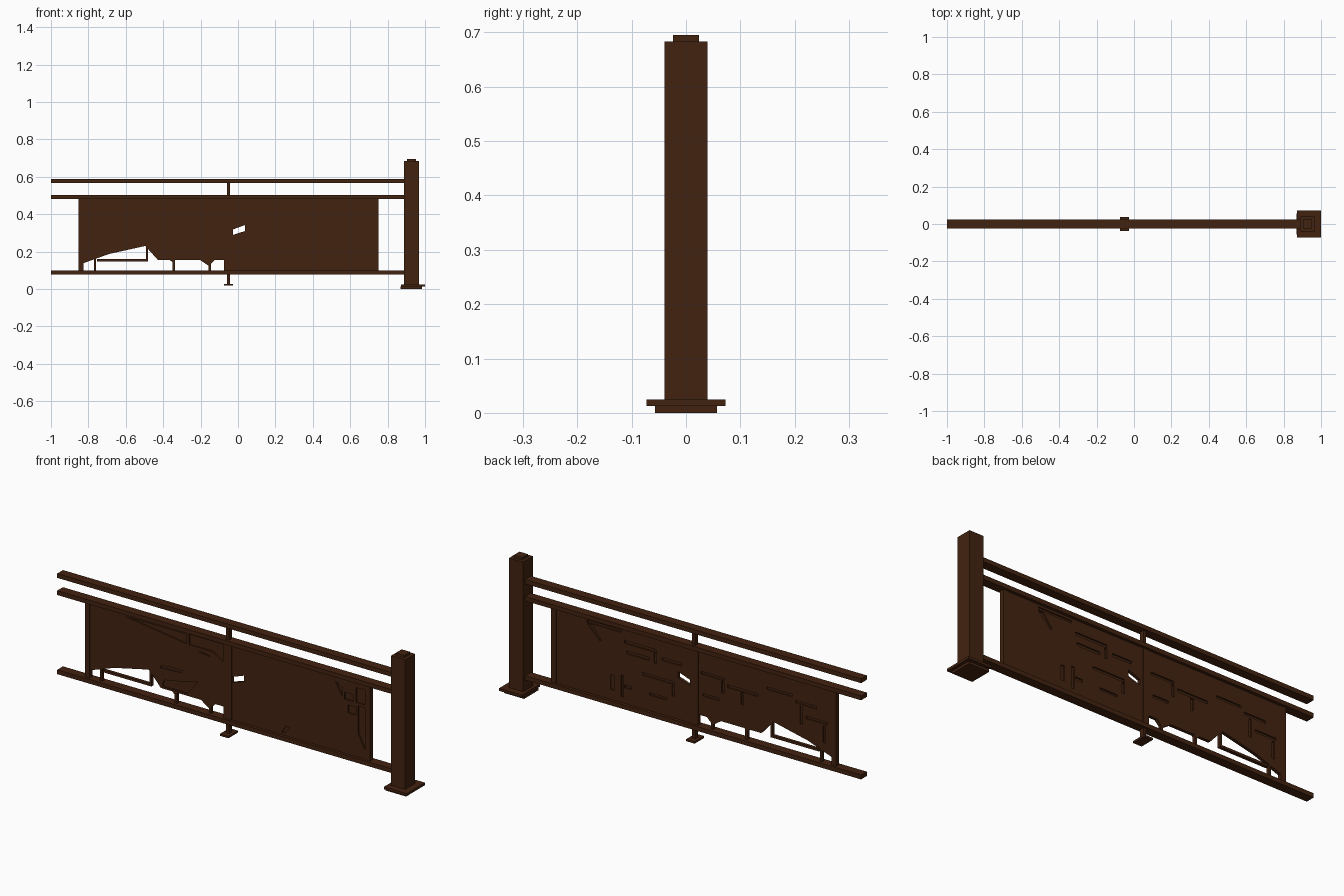
import bpy, bmesh

brown = bpy.data.materials.new("dark_brown")
brown.diffuse_color = (0.055, 0.0165, 0.005, 1)


def finish(name, bm):
    bmesh.ops.recalc_face_normals(bm, faces=bm.faces)
    mesh = bpy.data.meshes.new(name)
    bm.to_mesh(mesh)
    bm.free()
    mesh.materials.append(brown)
    ob = bpy.data.objects.new(name, mesh)
    bpy.context.collection.objects.link(ob)
    return ob


def add_prism(bm, pts, y0, y1):
    """Extrude an x/z outline between two depths."""
    face = bm.faces.new([bm.verts.new((x, y0, z)) for x, z in pts])
    ext = bmesh.ops.extrude_face_region(bm, geom=[face])
    bmesh.ops.translate(bm, vec=(0, y1 - y0, 0),
                        verts=[v for v in ext["geom"] if isinstance(v, bmesh.types.BMVert)])


def rect(x0, x1, z0, z1):
    return [(x0, z0), (x1, z0), (x1, z1), (x0, z1)]


def box(name, x0, x1, hy, z0, z1):
    bm = bmesh.new()
    add_prism(bm, rect(x0, x1, z0, z1), -hy, hy)
    return finish(name, bm)


# Rails
box("top_rail", -1, 0.89, 0.023, 0.567, 0.589)
box("middle_rail", -1, 0.89, 0.023, 0.48, 0.502)
box("bottom_rail", -1, 0.89, 0.023, 0.078, 0.10)

# End post with stepped base and cap
box("end_post", 0.888, 0.967, 0.04, 0.024, 0.683)
box("post_cap", 0.904, 0.951, 0.024, 0.683, 0.695)
box("post_base_lower", 0.87, 0.984, 0.057, 0, 0.0125)
box("post_base_plate", 0.871, 1.0, 0.073, 0.0125, 0.025)

# Slim centre support
box("centre_support", -0.059, -0.043, 0.012, 0.025, 0.57)
box("centre_foot", -0.075, -0.027, 0.038, 0.018, 0.028)

# Panel frame uprights
for name, a, b in (("left", -0.852, -0.826), ("left_inner", -0.075, -0.059),
                   ("right_inner", -0.043, -0.029), ("right", 0.722, 0.75)):
    box(name + "_frame_bar", a, b, 0.011, 0.095, 0.485)

# Thin bars across the open lower part of the left panel
for i, b in enumerate(((-0.77, -0.759, 0.095, 0.17), (-0.754, -0.481, 0.148, 0.16),
                       (-0.492, -0.481, 0.16, 0.225), (-0.35, -0.338, 0.095, 0.158),
                       (-0.157, -0.145, 0.095, 0.14))):
    box("fret_bar_%d" % (i + 1), b[0], b[1], 0.008, b[2], b[3])

# Panels: left one has a ragged lower edge
T = 0.008
bm = bmesh.new()
add_prism(bm, [(-0.83, 0.485), (-0.83, 0.137), (-0.69, 0.187), (-0.497, 0.23),
               (-0.481, 0.214), (-0.428, 0.155), (-0.365, 0.155), (-0.344, 0.138),
               (-0.335, 0.155), (-0.203, 0.155), (-0.155, 0.123), (-0.123, 0.155),
               (-0.07, 0.155), (-0.07, 0.485)], -T, T)
left_panel = finish("left_panel", bm)
bm = bmesh.new()
add_prism(bm, rect(-0.035, 0.73, 0.095, 0.485), -T, T)
right_panel = finish("right_panel", bm)

# Recesses on the front
front = [
    [(-0.63, 0.465), (-0.283, 0.417), (-0.283, 0.465)],
    [(-0.27, 0.47), (-0.27, 0.417), (-0.14, 0.417), (-0.08, 0.38), (-0.08, 0.47)],
    [(-0.219, 0.4), (-0.155, 0.392), (-0.155, 0.387), (-0.2, 0.392)],
    [(-0.43, 0.267), (-0.385, 0.275), (-0.305, 0.275), (-0.315, 0.262), (-0.43, 0.256)],
    [(-0.42, 0.165), (-0.28, 0.165), (-0.22, 0.24), (-0.33, 0.215), (-0.41, 0.2)],
    [(0.25, 0.113), (0.27, 0.113), (0.295, 0.145), (0.275, 0.15)],
    rect(0.605, 0.655, 0.375, 0.41),
    rect(0.67, 0.718, 0.375, 0.45),
    rect(0.625, 0.67, 0.31, 0.35),
    [(0.55, 0.455), (0.59, 0.43), (0.59, 0.385)],
    [(0.68, 0.36), (0.718, 0.36), (0.718, 0.15), (0.68, 0.22)],
]
# Angular circuit-like slots on the back
back = [
    rect(0.36, 0.55, 0.455, 0.468),
    [(0.55, 0.45), (0.52, 0.45), (0.47, 0.385), (0.48, 0.38)],
    rect(0.16, 0.34, 0.405, 0.42), rect(0.16, 0.175, 0.35, 0.40),
    rect(0.2, 0.33, 0.355, 0.37), rect(0.02, 0.13, 0.375, 0.39),
    rect(0.06, 0.24, 0.27, 0.284), rect(0.06, 0.074, 0.21, 0.265),
    rect(0.40, 0.42, 0.15, 0.225), rect(0.345, 0.36, 0.13, 0.24),
    rect(0.3, 0.34, 0.18, 0.195), rect(0.1, 0.2, 0.18, 0.192),
    rect(-0.22, -0.09, 0.365, 0.378), rect(-0.22, -0.205, 0.30, 0.36),
    rect(-0.41, -0.24, 0.335, 0.35), rect(-0.33, -0.315, 0.27, 0.33),
    rect(-0.19, -0.1, 0.255, 0.268), rect(-0.6, -0.46, 0.385, 0.398),
    rect(-0.74, -0.62, 0.36, 0.373), rect(-0.66, -0.645, 0.26, 0.35),
    rect(-0.80, -0.68, 0.295, 0.308), rect(-0.79, -0.776, 0.2, 0.285),
]
bm = bmesh.new()
for p in front:
    add_prism(bm, p, -0.03, -0.001)
for p in back:
    add_prism(bm, p, 0.001, 0.03)
# Slanted hole right through the right panel
add_prism(bm, [(-0.028, 0.289), (0.038, 0.31), (0.038, 0.342), (-0.028, 0.318)], -0.03, 0.03)
cutter = finish("slot_cutter", bm)
cutter.hide_render = True
cutter.hide_viewport = False
cutter.display_type = 'WIRE'
for ob in (left_panel, right_panel):
    m = ob.modifiers.new("slots", 'BOOLEAN')
    m.object = cutter
    m.operation = 'DIFFERENCE'
    m.solver = 'EXACT'
    m.use_self = True
